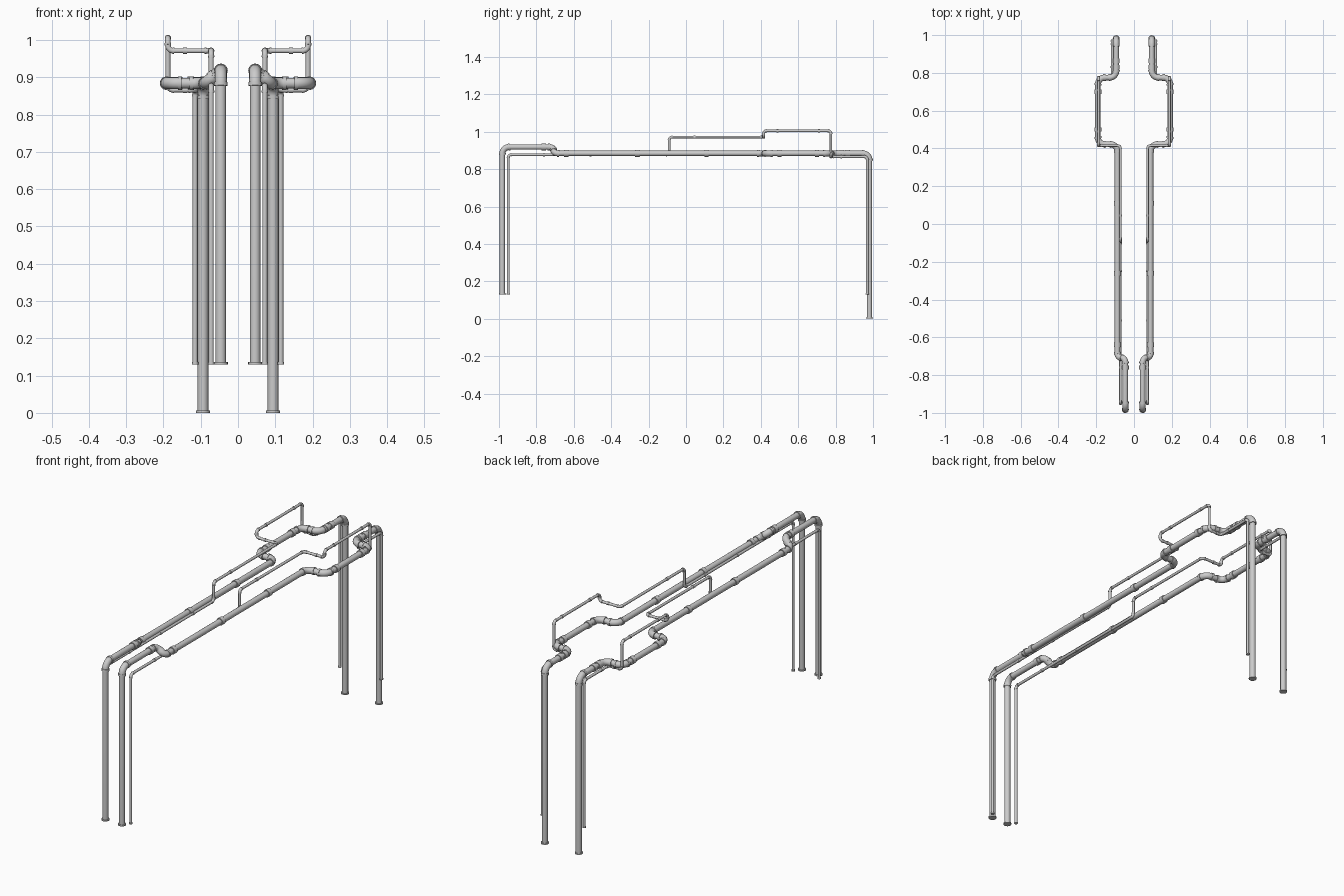
import bpy, math
from mathutils import Vector, Quaternion

if "Cube" in bpy.data.objects:
    bpy.data.objects.remove(bpy.data.objects["Cube"])

MAIN, THIN = 0.0143, 0.0066   # pipe radii


def fillet(points, bend):
    """Round the corners: returns the full path and one arc per corner."""
    pts = [Vector(p) for p in points]
    path, arcs = [pts[0]], []
    for a, b, c in zip(pts, pts[1:], pts[2:]):
        u, v = (a - b).normalized(), (c - b).normalized()
        half = u.angle(v) / 2
        room = min((a - b).length, (c - b).length) * 0.46
        cut = min(bend, room)
        centre = b + (u + v).normalized() * (cut / math.cos(half))
        start = b + u * cut - centre
        sweep = start.angle(b + v * cut - centre)
        axis = start.cross(b + v * cut - centre)
        arc = [centre + Quaternion(axis, sweep * i / 8) @ start for i in range(9)]
        path += arc
        arcs.append(arc)
    return path + [pts[-1]], arcs


def tube(name, paths, radius):
    """Sweep a round section along each path and make one mesh."""
    cu = bpy.data.curves.new(name, 'CURVE')
    cu.dimensions = '3D'
    cu.bevel_depth, cu.bevel_resolution = radius, 6
    cu.use_fill_caps = True
    for path in paths:
        sp = cu.splines.new('POLY')
        sp.points.add(len(path) - 1)
        for p, co in zip(sp.points, path):
            p.co = (*co, 1)
    ob = bpy.data.objects.new(name, cu)
    bpy.context.collection.objects.link(ob)
    bpy.ops.object.select_all(action='DESELECT')
    ob.select_set(True)
    bpy.context.view_layer.objects.active = ob
    bpy.ops.object.convert(target='MESH')
    bpy.ops.object.shade_smooth_by_angle(angle=math.radians(40))
    return ob


def band(p, direction, length):
    d = Vector(direction).normalized() * length / 2
    return [Vector(p) - d, Vector(p) + d]


def pipe_run(name, points, radius, bend, couplings):
    path, arcs = fillet(points, bend)
    tube(name + "_pipe", [path], radius)
    # slightly thicker elbow fittings
    tube(name + "_elbows", arcs, radius * 1.12)
    # collars at the elbow ends and couplings along the straights
    rings = []
    for arc in arcs:
        rings.append(band(arc[0], arc[1] - arc[0], radius * 0.7))
        rings.append(band(arc[-1], arc[-1] - arc[-2], radius * 0.7))
    tube(name + "_collars", rings, radius * 1.28)
    tube(name + "_couplings",
         [band(p, d, radius * 1.6) for p, d in couplings], radius * 1.28)
    # foot flanges
    feet = [[Vector(p), Vector(p) + Vector((0, 0, 0.006))]
            for p in (points[0], points[-1])]
    tube(name + "_foot_flanges", feet, radius * 1.3)


Y, X = (0, 1, 0), (1, 0, 0)
main_path = [
    (0.046, -0.982, 0.13), (0.046, -0.982, 0.918), (0.046, -0.708, 0.918),
    (0.088, -0.708, 0.884), (0.088, 0.422, 0.884), (0.191, 0.422, 0.884),
    (0.191, 0.775, 0.884), (0.094, 0.775, 0.884), (0.094, 0.981, 0.884),
    (0.094, 0.981, 0.0)]
main_couplings = [((0.046, -0.76, 0.918), Y)]
main_couplings += [((0.088, y, 0.884), Y) for y in (-0.64, -0.26, 0.11)]
main_couplings += [((0.191, y, 0.884), Y) for y in (0.5, 0.7)]
main_couplings += [((0.094, 0.83, 0.884), Y), ((0.094, 0.865, 0.884), Y)]

thin_path = [
    (0.072, -0.95, 0.13), (0.072, -0.95, 0.877), (0.072, -0.09, 0.877),
    (0.072, -0.09, 0.971), (0.072, 0.415, 0.971), (0.188, 0.415, 0.971),
    (0.188, 0.415, 1.005), (0.188, 0.775, 1.005), (0.188, 0.775, 0.866),
    (0.115, 0.775, 0.866), (0.115, 0.969, 0.866), (0.115, 0.969, 0.13)]
thin_couplings = [((0.072, y, 0.877), Y) for y in (-0.76, -0.51, -0.25)]
thin_couplings += [((0.072, 0.045, 0.971), Y), ((0.142, 0.415, 0.971), X),
                   ((0.142, 0.775, 0.866), X), ((0.115, 0.83, 0.866), Y)]
thin_couplings += [((0.188, y, 1.005), Y) for y in (0.49, 0.71)]

# mirrored pair of main and thin pipes
for side, s in (("right", 1), ("left", -1)):
    for kind, pts, cps, r, bend in (
            ("main", main_path, main_couplings, MAIN, 0.036),
            ("thin", thin_path, thin_couplings, THIN, 0.015)):
        pipe_run(f"{side}_{kind}", [(x * s, y, z) for x, y, z in pts], r, bend,
                 [((p[0] * s, p[1], p[2]), d) for p, d in cps])
